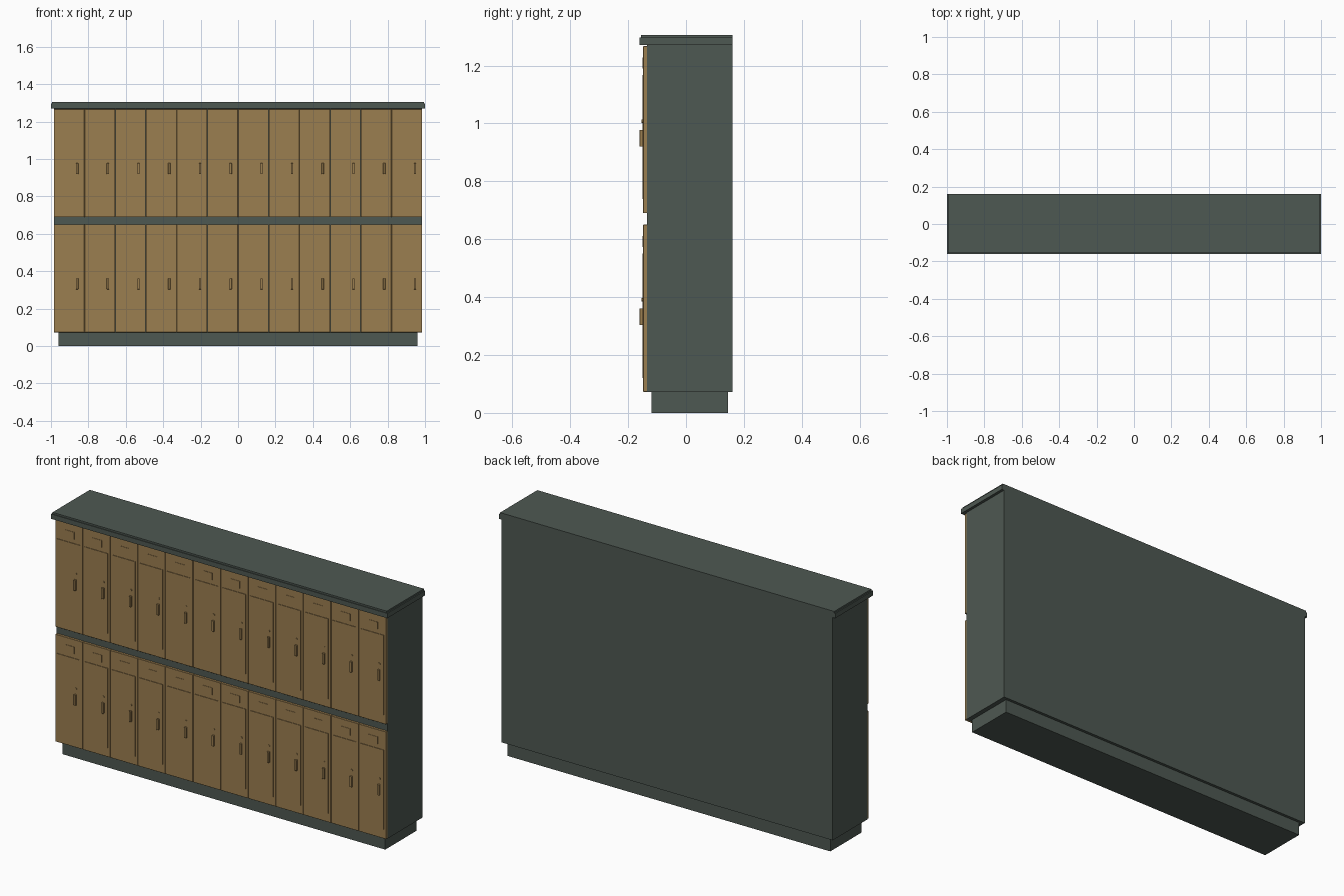
import bpy
import bmesh
from mathutils import Matrix, Vector

default_cube = bpy.data.objects.get("Cube")
if default_cube:
    bpy.data.objects.remove(default_cube)


def make_material(name, rgb):
    mat = bpy.data.materials.new(name)
    mat.use_nodes = True
    mat.diffuse_color = (*rgb, 1)
    bsdf = next(n for n in mat.node_tree.nodes if n.type == 'BSDF_PRINCIPLED')
    bsdf.inputs["Base Color"].default_value = (*rgb, 1)
    return mat


frame_mat = make_material("dark_green_paint", (0.076, 0.098, 0.084))
door_mat = make_material("tan_paint", (0.33, 0.21, 0.08))


def finish(name, bm, mat):
    mesh = bpy.data.meshes.new(name)
    bm.to_mesh(mesh)
    bm.free()
    mesh.materials.append(mat)
    obj = bpy.data.objects.new(name, mesh)
    bpy.context.collection.objects.link(obj)
    return obj


def box(name, low, high, mat, bevel=0):
    low, high = Vector(low), Vector(high)
    bm = bmesh.new()
    place = Matrix.Translation((low + high) / 2) @ Matrix.Diagonal((*(high - low), 1))
    bmesh.ops.create_cube(bm, size=1, matrix=place)
    if bevel:
        bmesh.ops.bevel(bm, geom=bm.edges[:], offset=bevel, segments=1, affect='EDGES')
    return finish(name, bm, mat)


def stud(name, centre, radius, depth, mat):
    bm = bmesh.new()
    place = Matrix.Translation(centre) @ Matrix.Rotation(1.5708, 4, 'X')
    bmesh.ops.create_cone(bm, cap_ends=True, segments=12, radius1=radius,
                          radius2=radius, depth=depth, matrix=place)
    return finish(name, bm, mat)


# Cabinet: recessed plinth, body and stepped top
BACK = 0.16
box("plinth", (-0.96, -0.12, 0), (0.96, 0.145, 0.072), frame_mat)
box("cabinet_body", (-0.985, -0.135, 0.072), (0.985, BACK, 1.27), frame_mat)
box("top_lip", (-1, -0.16, 1.27), (1, BACK, 1.296), frame_mat)
box("top_slab", (-0.994, -0.156, 1.296), (0.994, BACK, 1.305), frame_mat)

# One locker door, built at the left end of a row
COLUMNS = 12
PITCH = 1.97 / COLUMNS
HEIGHT = 0.577
GAP = 0.0008
FACE = -0.148


def door_parts(prefix, x, z):
    skin = FACE + 0.001
    return [
        box(prefix + "_door", (x + GAP, FACE, z), (x + PITCH - GAP, -0.134, z + HEIGHT),
            door_mat, bevel=0.001),
        box(prefix + "_door_panel", (x + 0.012, FACE - 0.003, z + 0.048),
            (x + 0.15, skin, z + 0.477), door_mat),
        box(prefix + "_handle", (x + 0.119, -0.16, z + 0.23),
            (x + 0.131, skin, z + 0.288), door_mat, bevel=0.001),
        stud(prefix + "_lock", (x + 0.126, FACE - 0.002, z + 0.318), 0.006, 0.007, door_mat),
        box(prefix + "_label_plate", (x + 0.06, FACE - 0.002, z + 0.5),
            (x + 0.115, skin, z + 0.538), door_mat),
    ]


# Two rows of doors, repeated across as linked copies
for row, bottom in (("lower", 0.073), ("upper", 0.69)):
    for part in door_parts(row, -0.985, bottom):
        for column in range(1, COLUMNS):
            copy = part.copy()
            copy.location.x = column * PITCH
            bpy.context.collection.objects.link(copy)
